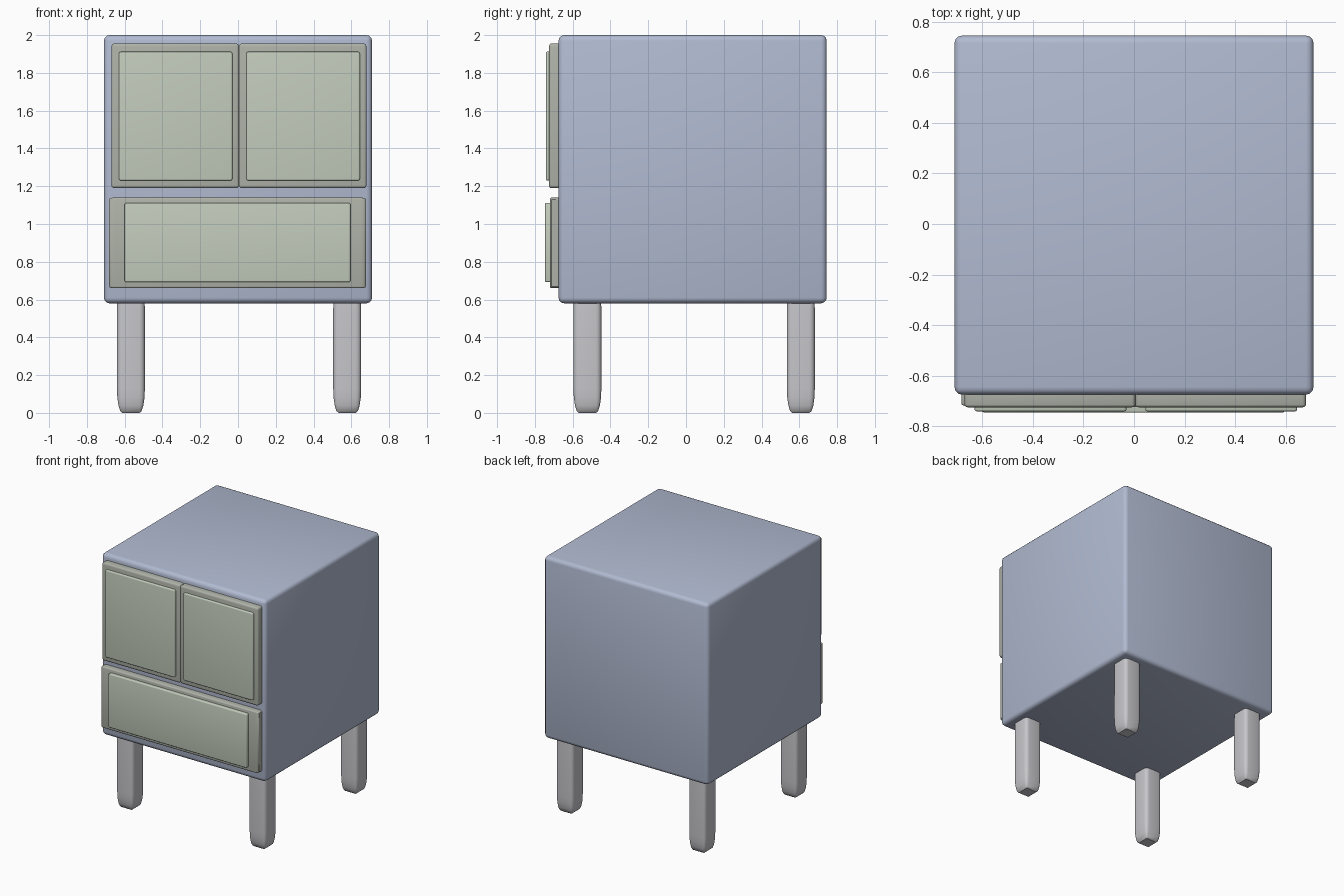
import bpy, bmesh, math
from mathutils import Vector

if "Cube" in bpy.data.objects:
    bpy.data.objects.remove(bpy.data.objects["Cube"])


def material(name, rgb):
    m = bpy.data.materials.new(name)
    m.diffuse_color = (*rgb, 1)
    m.use_nodes = True
    m.node_tree.nodes["Principled BSDF"].inputs["Base Color"].default_value = m.diffuse_color
    return m


BLUE = material("pale_blue", (0.44, 0.495, 0.64))
SAGE = material("sage_panel", (0.55, 0.61, 0.51))
TRIM = material("grey_green_trim", (0.43, 0.45, 0.395))
GREY = material("light_grey", (0.57, 0.57, 0.60))


def box(name, lo, hi, round_xyz, mat, segments=3):
    """Rounded box whose edge radius may differ along each axis."""
    lo, hi, r = Vector(lo), Vector(hi), Vector(round_xyz)
    centre, size = (lo + hi) / 2, hi - lo
    bm = bmesh.new()
    bmesh.ops.create_cube(bm, size=1)
    bmesh.ops.scale(bm, vec=[size[i] / r[i] for i in range(3)], verts=bm.verts)
    bmesh.ops.bevel(bm, geom=bm.edges[:], offset=1, segments=segments,
                    profile=0.5, affect='EDGES')
    bmesh.ops.scale(bm, vec=r, verts=bm.verts)
    bmesh.ops.recalc_face_normals(bm, faces=bm.faces)
    me = bpy.data.meshes.new(name)
    bm.to_mesh(me)
    bm.free()
    me.materials.append(mat)
    ob = bpy.data.objects.new(name, me)
    ob.location = centre
    bpy.context.collection.objects.link(ob)
    bpy.context.view_layer.objects.active = ob
    ob.select_set(True)
    bpy.ops.object.shade_smooth_by_angle(angle=math.radians(35))
    ob.select_set(False)
    return ob


# Cabinet body
box("cabinet_body", (-0.71, -0.675, 0.58), (0.71, 0.745, 2.0), (0.03,) * 3, BLUE)

# Two upper doors, each with a raised panel
for side, x0, x1, p0, p1 in (("left", -0.67, 0.005, -0.63, -0.03),
                             ("right", 0.005, 0.68, 0.045, 0.645)):
    box(side + "_door", (x0, -0.725, 1.19), (x1, -0.62, 1.955), (0.014, 0.01, 0.016), TRIM)
    box(side + "_door_panel", (p0, -0.741, 1.23), (p1, -0.68, 1.912), (0.01, 0.006, 0.01), SAGE)

# Lower drawer with a raised panel
box("drawer", (-0.683, -0.721, 0.66), (0.678, -0.62, 1.14), (0.03, 0.01, 0.01), TRIM)
box("drawer_panel", (-0.60, -0.746, 0.692), (0.595, -0.68, 1.112), (0.012, 0.006, 0.008), SAGE)

# Four legs with long rounded ends
for fb, y in (("front", -0.522), ("back", 0.608)):
    for lr, x in (("left", -0.567), ("right", 0.578)):
        box(f"{fb}_{lr}_leg", (x - 0.074, y - 0.074, 0), (x + 0.074, y + 0.074, 0.68),
            (0.028, 0.028, 0.13), GREY, 4)
